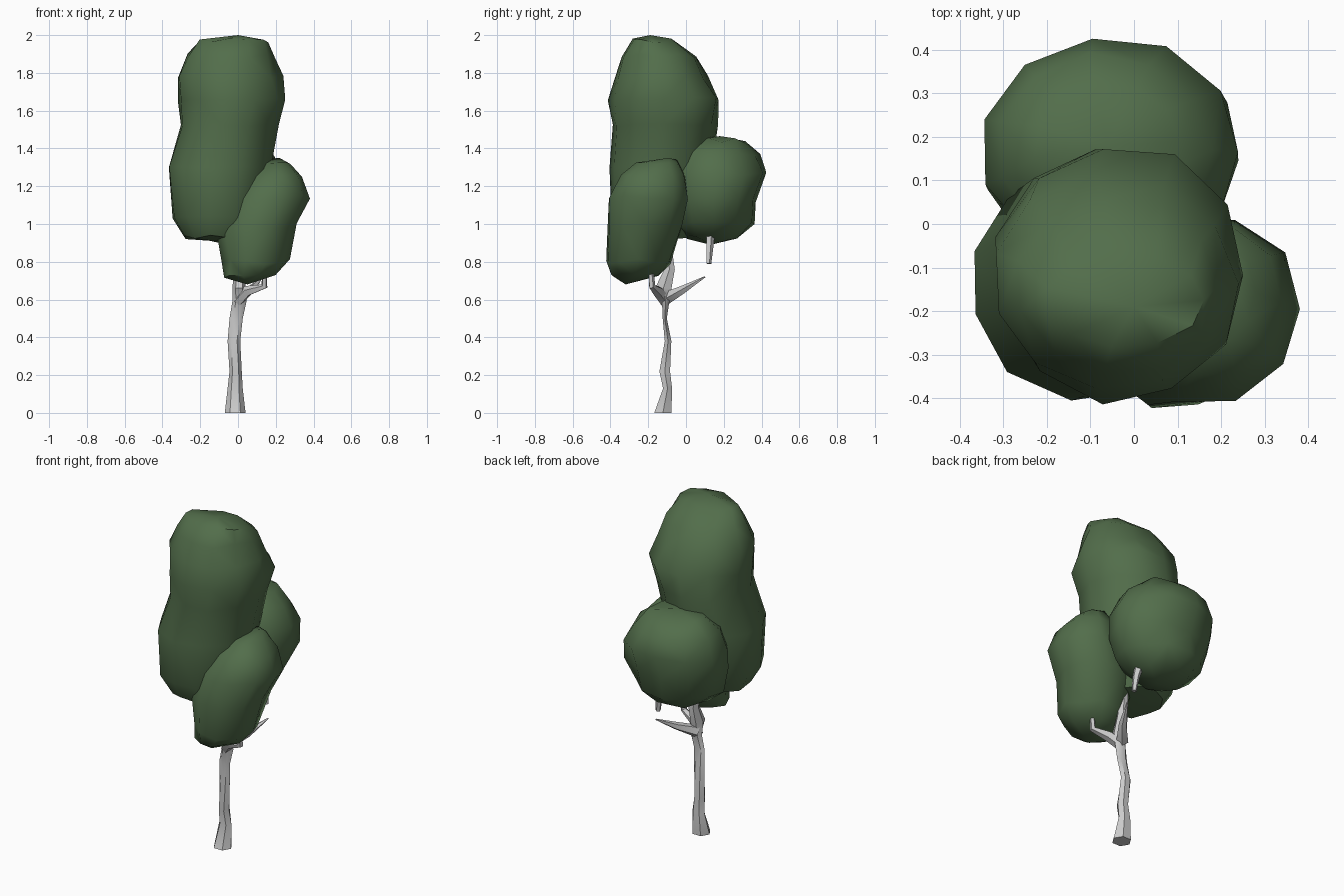
import bpy, bmesh, math, random
from mathutils import Vector

if "Cube" in bpy.data.objects:
    bpy.data.objects.remove(bpy.data.objects["Cube"])

random.seed(7)
leaf = bpy.data.materials.new("leaf_green")
leaf.diffuse_color = (0.085, 0.155, 0.07, 1)
leaf.use_nodes = True
leaf.node_tree.nodes["Principled BSDF"].inputs["Base Color"].default_value = leaf.diffuse_color


def skin(name, rings, bottom, top, angle, mat=None):
    """Join rings of points into a closed skin, with a tip point or flat cap at each end."""
    bm = bmesh.new()
    loops = [[bm.verts.new(p) for p in r] for r in rings]
    n = len(loops[0])
    for a, b in zip(loops, loops[1:]):
        for i in range(n):
            j = (i + 1) % n
            bm.faces.new((a[i], a[j], b[j], b[i]))
    for loop, tip in ((loops[0], bottom), (loops[-1], top)):
        if tip is None:
            bm.faces.new(loop)
        else:
            t = bm.verts.new(tip)
            for i in range(n):
                bm.faces.new((loop[i], loop[(i + 1) % n], t))
    bmesh.ops.triangulate(bm, faces=bm.faces[:])
    bmesh.ops.recalc_face_normals(bm, faces=bm.faces[:])
    mesh = bpy.data.meshes.new(name)
    bm.to_mesh(mesh)
    bm.free()
    ob = bpy.data.objects.new(name, mesh)
    bpy.context.collection.objects.link(ob)
    if mat:
        mesh.materials.append(mat)
    bpy.ops.object.select_all(action='DESELECT')
    ob.select_set(True)
    bpy.context.view_layer.objects.active = ob
    bpy.ops.object.shade_smooth_by_angle(angle=math.radians(angle))
    return ob


def stack(levels, n, jitter=0.0):
    """Level ellipses from rows of z, x min, x max, y min, y max."""
    rings = []
    for z, x0, x1, y0, y1 in levels:
        ring = []
        for i in range(n):
            a = 2 * math.pi * i / n
            k = 1 + random.uniform(-jitter, jitter)
            ring.append(((x0 + x1) / 2 + k * math.cos(a) * (x1 - x0) / 2,
                         (y0 + y1) / 2 + k * math.sin(a) * (y1 - y0) / 2,
                         z + random.uniform(-jitter, jitter) * 0.3))
        rings.append(ring)
    return rings


def branch(name, path, n=5):
    """Tapering tube along rows of x, y, z, radius."""
    pts = [Vector(p[:3]) for p in path]
    rings = []
    for i, p in enumerate(pts):
        d = (pts[min(i + 1, len(pts) - 1)] - pts[max(i - 1, 0)]).normalized()
        u = d.cross(Vector((0.3, 0.9, 0.1))).normalized()
        v = d.cross(u)
        rings.append([p + path[i][3] * (u * math.cos(2 * math.pi * k / n) +
                                        v * math.sin(2 * math.pi * k / n)) for k in range(n)])
    skin(name, rings, None, None, 40)


# Tall main crown
skin("main_crown", stack([
    (0.93, -0.29, 0.05, -0.34, 0.02),
    (1.04, -0.355, 0.13, -0.40, 0.08),
    (1.30, -0.385, 0.18, -0.40, 0.13),
    (1.52, -0.315, 0.21, -0.40, 0.17),
    (1.66, -0.32, 0.26, -0.415, 0.18),
    (1.78, -0.33, 0.23, -0.385, 0.11),
    (1.89, -0.27, 0.20, -0.345, 0.06),
    (1.97, -0.21, 0.16, -0.28, -0.07)], 11, 0.04),
    (-0.13, -0.16, 0.91), (0, -0.19, 2.0), 50, leaf)

# Round crown at the back
skin("back_crown", stack([
    (0.93, -0.22, 0.10, 0.00, 0.29),
    (1.00, -0.31, 0.19, -0.06, 0.36),
    (1.13, -0.35, 0.25, -0.09, 0.38),
    (1.26, -0.355, 0.25, -0.10, 0.43),
    (1.37, -0.31, 0.18, -0.05, 0.39),
    (1.44, -0.23, 0.10, 0.06, 0.32)], 11, 0.05),
    (-0.05, 0.13, 0.89), (-0.06, 0.18, 1.465), 50, leaf)

# Leaning crown at the front right
skin("front_crown", stack([
    (0.73, -0.07, 0.20, -0.40, -0.14),
    (0.80, -0.08, 0.27, -0.43, -0.07),
    (0.99, -0.12, 0.32, -0.425, 0.00),
    (1.14, -0.06, 0.385, -0.41, 0.02),
    (1.25, 0.03, 0.34, -0.36, 0.00),
    (1.325, 0.11, 0.28, -0.27, -0.04)], 10, 0.05),
    (0.05, -0.32, 0.68), (0.22, -0.09, 1.35), 50, leaf)

# Trunk, flattened front to back above its middle
skin("trunk", stack([
    (0.00, -0.07, 0.04, -0.175, -0.07),
    (0.13, -0.055, 0.025, -0.125, -0.07),
    (0.22, -0.045, 0.02, -0.145, -0.08),
    (0.38, -0.055, 0.012, -0.115, -0.075),
    (0.50, -0.045, 0.025, -0.125, -0.10),
    (0.59, -0.03, 0.045, -0.13, -0.085),
    (0.66, -0.03, 0.04, -0.17, -0.07),
    (0.76, -0.02, 0.04, -0.12, -0.055),
    (1.00, -0.05, 0.00, -0.14, -0.09)], 6), None, None, 35)

# Branches into the crowns
branch("front_branch", [(0.0, -0.11, 0.59, 0.03), (0.05, -0.15, 0.645, 0.03),
                        (0.14, -0.18, 0.67, 0.018), (0.14, -0.19, 0.80, 0.012)])
branch("back_branch", [(0.0, -0.10, 0.61, 0.035), (0.07, -0.01, 0.655, 0.022),
                       (0.13, 0.10, 0.72, 0.004)])
branch("back_crown_twig", [(0.10, 0.12, 0.79, 0.014), (0.09, 0.125, 0.88, 0.02),
                           (0.06, 0.13, 1.0, 0.03)])
